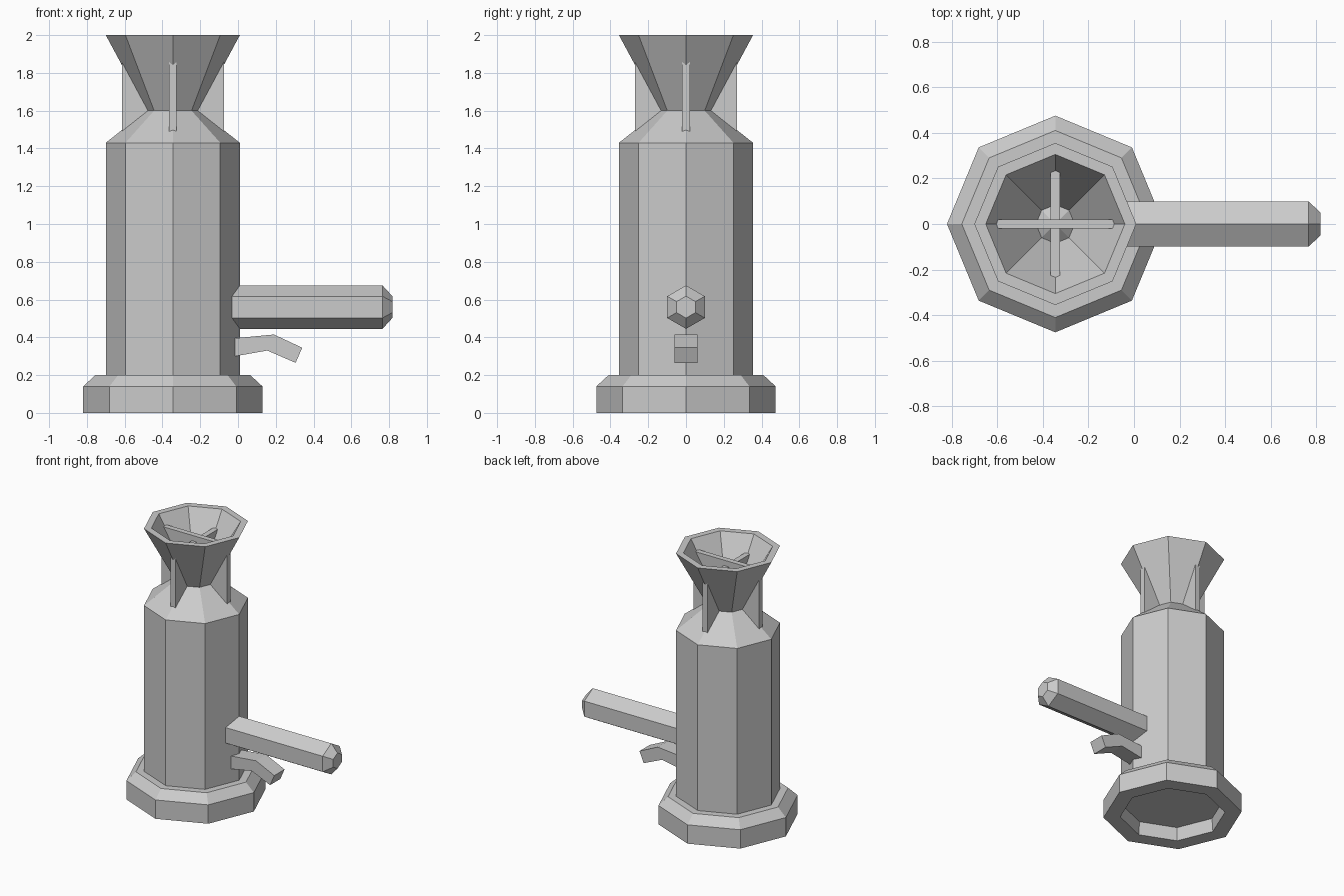
import bpy, bmesh
from math import cos, sin, pi
from mathutils import Vector

if "Cube" in bpy.data.objects:
    bpy.data.objects.remove(bpy.data.objects["Cube"])

CX = -0.345  # axis of the octagonal column


def finish(name, bm):
    bmesh.ops.recalc_face_normals(bm, faces=bm.faces[:])
    me = bpy.data.meshes.new(name)
    bm.to_mesh(me)
    bm.free()
    ob = bpy.data.objects.new(name, me)
    bpy.context.collection.objects.link(ob)
    return ob


def lathe(name, profile, sides, place, phase=0.0, closed=False):
    """Flat-sided revolve of (radius, height); open profiles get end caps."""
    bm = bmesh.new()
    rings = [[bm.verts.new(place(r * cos(phase + 2 * pi * i / sides),
                                 r * sin(phase + 2 * pi * i / sides), h))
              for i in range(sides)] for r, h in profile]
    pairs = list(zip(rings, rings[1:]))
    if closed:
        pairs.append((rings[-1], rings[0]))
    else:
        bm.faces.new(rings[0])
        bm.faces.new(rings[-1])
    for a, b in pairs:
        for i in range(sides):
            j = (i + 1) % sides
            bm.faces.new((a[i], a[j], b[j], b[i]))
    bmesh.ops.remove_doubles(bm, verts=bm.verts[:], dist=1e-5)
    return finish(name, bm)


def box(name, lo, hi):
    bm = bmesh.new()
    bmesh.ops.create_cube(bm, size=1)
    lo, hi = Vector(lo), Vector(hi)
    for v in bm.verts:
        v.co = (lo + hi) / 2 + v.co * (hi - lo)
    return finish(name, bm)


def upright(a, b, h):
    return (CX + a, b, h)


def along_x(a, b, h):
    return (h, a, 0.56 + b)


# Base ring, hollow underneath
lathe("base_ring", [(0.475, 0), (0.475, 0.14), (0.41, 0.2), (0.345, 0.2),
                    (0.36, 0)], 8, upright, closed=True)

# Column with pointed shoulder rising into the funnel
lathe("column", [(0.355, 0.1), (0.355, 1.43), (0.001, 1.71)], 8, upright)

# Funnel shell
lathe("funnel", [(0.14, 1.6), (0.355, 2.0), (0.305, 2.0), (0.058, 1.6)],
      8, upright, closed=True)

# Crossed support fins
box("fin_side", (CX - 0.27, -0.02, 1.45), (CX + 0.27, 0.02, 1.925))
box("fin_front", (CX - 0.02, -0.27, 1.45), (CX + 0.02, 0.27, 1.885))

# Hexagonal handle with a chamfered tip
lathe("handle", [(0.115, -0.08), (0.115, 0.765), (0.058, 0.817)],
      6, along_x, phase=pi / 2)

# Bent trigger below the handle
outline = [(-0.06, 0.391), (0.19, 0.415), (0.34, 0.345), (0.305, 0.265),
           (0.155, 0.33), (-0.06, 0.292)]
bm = bmesh.new()
near = [bm.verts.new((x, -0.06, z)) for x, z in outline]
far = [bm.verts.new((x, 0.06, z)) for x, z in outline]
for k in range(6):
    n = (k + 1) % 6
    bm.faces.new((near[k], near[n], far[n], far[k]))
for s in (near, far):
    bm.faces.new((s[0], s[1], s[4], s[5]))
    bm.faces.new((s[1], s[2], s[3], s[4]))
finish("trigger", bm)
